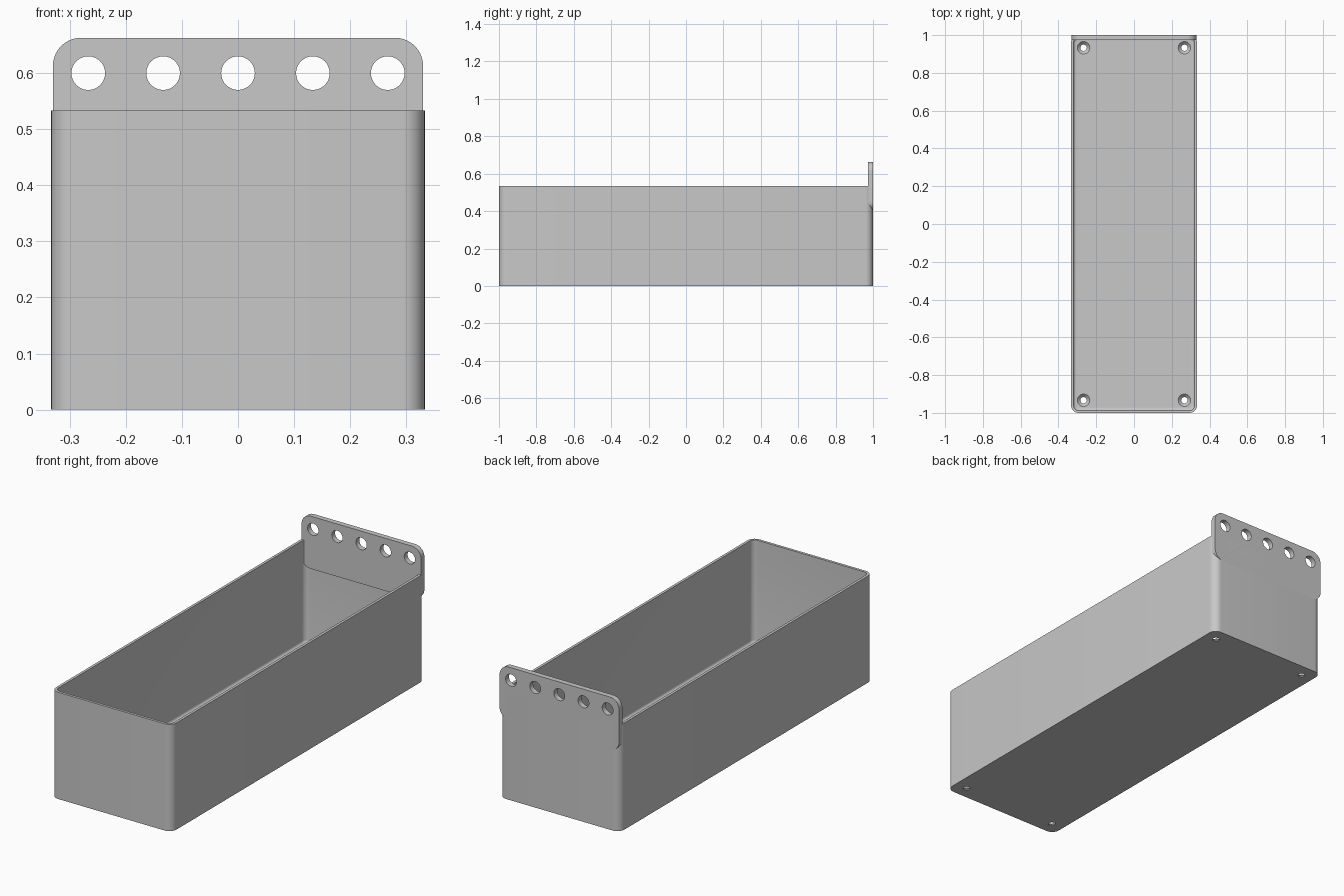
import bpy, bmesh, math
from mathutils import Matrix, Vector

if "Cube" in bpy.data.objects:
    bpy.data.objects.remove(bpy.data.objects["Cube"])

HALF_X, HALF_Y, HEIGHT = 0.333, 1.0, 0.533
WALL, FLOOR, FILLET, CORNER = 0.0133, 0.02, 0.0133, 0.04
TAB_LOW, TAB_HIGH, TAB_THICK = 0.40, 0.663, 0.0267

grey = bpy.data.materials.new("plain grey")
grey.use_nodes = True
grey.diffuse_color = (0.58, 0.58, 0.58, 1)
grey.node_tree.nodes["Principled BSDF"].inputs["Base Color"].default_value = grey.diffuse_color


def rounded_rect(hx, hy, r, steps=10):
    """Outline points of a rounded rectangle, counter-clockwise."""
    pts = []
    for q, (sx, sy) in enumerate([(1, 1), (-1, 1), (-1, -1), (1, -1)]):
        for i in range(steps + 1):
            a = math.pi / 2 * (q + i / steps)
            pts.append((sx * (hx - r) + r * math.cos(a), sy * (hy - r) + r * math.sin(a)))
    return pts


def loft(name, rings):
    """Skin a list of equal rings and cap both ends."""
    bm = bmesh.new()
    loops = [[bm.verts.new(p) for p in ring] for ring in rings]
    n = len(loops[0])
    for a, b in zip(loops, loops[1:]):
        for i in range(n):
            j = (i + 1) % n
            bm.faces.new((a[i], a[j], b[j], b[i]))
    bm.faces.new(loops[0][::-1])
    bm.faces.new(loops[-1])
    bmesh.ops.recalc_face_normals(bm, faces=bm.faces)
    mesh = bpy.data.meshes.new(name)
    bm.to_mesh(mesh)
    bm.free()
    mesh.materials.append(grey)
    obj = bpy.data.objects.new(name, mesh)
    bpy.context.collection.objects.link(obj)
    return obj


def turned(name, profile, matrix, sides=32):
    """Round solid from (radius, height) pairs, placed by a matrix."""
    rings = [[matrix @ Vector((r * math.cos(math.tau * i / sides),
                               r * math.sin(math.tau * i / sides), h))
              for i in range(sides)] for r, h in profile]
    return loft(name, rings)


def activate(obj):
    bpy.ops.object.select_all(action='DESELECT')
    obj.select_set(True)
    bpy.context.view_layer.objects.active = obj


def cut(obj, cutters):
    activate(obj)
    for cutter in cutters:
        mod = obj.modifiers.new("hole", 'BOOLEAN')
        mod.operation = 'DIFFERENCE'
        mod.solver = 'EXACT'
        mod.object = cutter
        bpy.ops.object.modifier_apply(modifier=mod.name)
        bpy.data.objects.remove(cutter)
    bpy.ops.object.shade_smooth_by_angle(angle=math.radians(30))


# Open bin: outer skin, rim, inner wall, filleted floor edge
def bin_ring(inset, z):
    return [(x, y, z) for x, y in rounded_rect(HALF_X - inset, HALF_Y - inset, CORNER - inset)]


rings = [bin_ring(0, 0), bin_ring(0, HEIGHT), bin_ring(WALL, HEIGHT)]
for i in range(7):
    a = math.pi / 2 * i / 6
    rings.append(bin_ring(WALL + FILLET * (1 - math.cos(a)),
                          FLOOR + FILLET * (1 - math.sin(a))))
bin_body = loft("bin_body", rings)

# Countersunk screw holes in the floor corners
screw = [(0.017, -0.02), (0.017, 0.004), (0.033, FLOOR), (0.033, FLOOR + 0.005)]
cut(bin_body, [turned("screw_cutter", screw, Matrix.Translation((sx * 0.267, sy * 0.933, 0)))
               for sx in (-1, 1) for sy in (-1, 1)])

# Hanging tab on the back wall
mid, half = (TAB_HIGH + TAB_LOW) / 2, (TAB_HIGH - TAB_LOW) / 2
outline = rounded_rect(0.33, half, 0.05)
hanging_tab = loft("hanging_tab", [[(x, y, mid + z) for x, z in outline]
                                   for y in (HALF_Y - TAB_THICK, HALF_Y)])

# Row of five hanging holes
turn = Matrix.Rotation(math.pi / 2, 4, 'X')
cut(hanging_tab, [turned("hole_cutter", [(0.03, -0.1), (0.03, 0.1)],
                         Matrix.Translation((i * 0.1335, HALF_Y, 0.6)) @ turn)
                  for i in range(-2, 3)])
